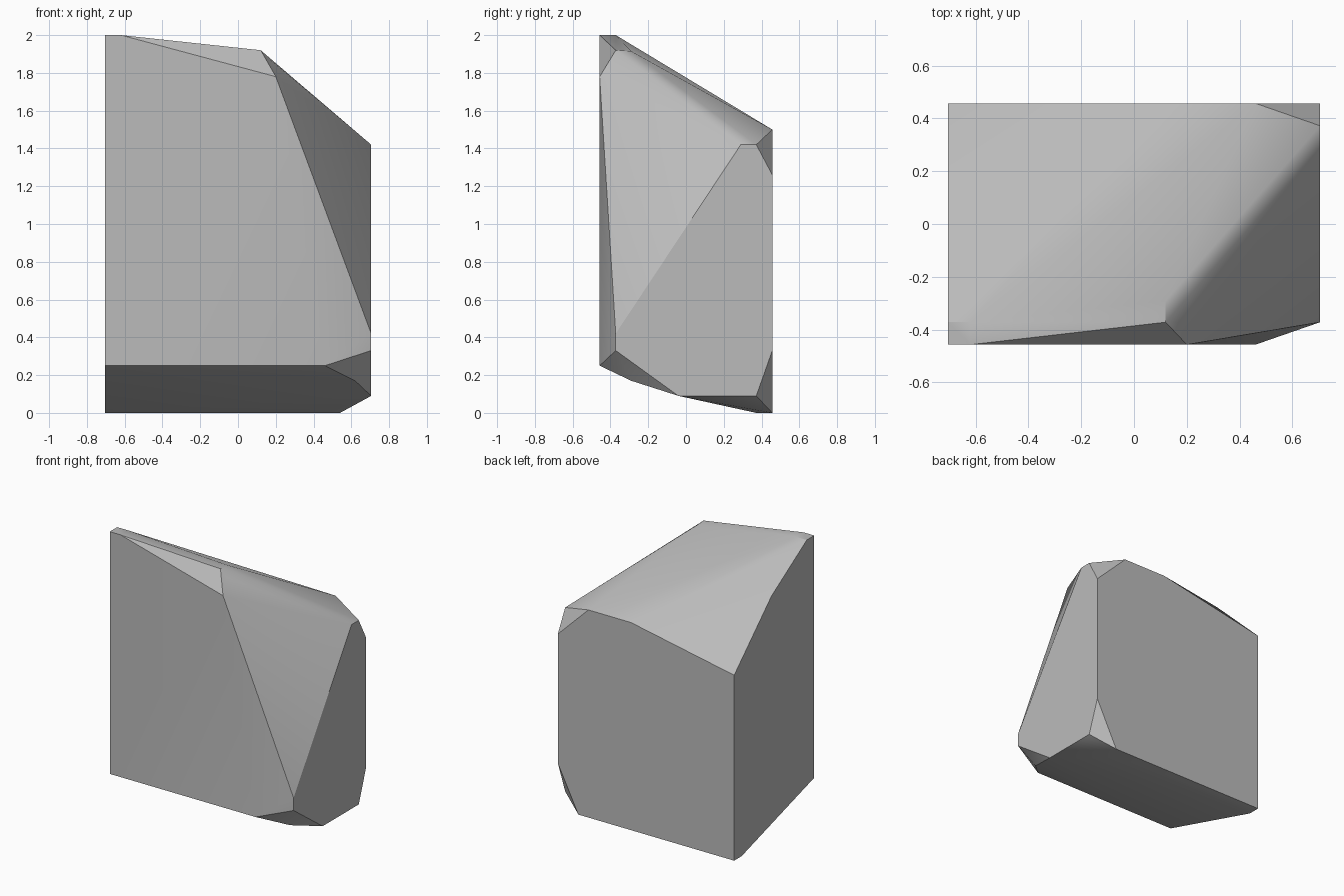
import bpy
import bmesh
import math

default_cube = bpy.data.objects.get("Cube")
if default_cube:
    bpy.data.objects.remove(default_cube, do_unlink=True)

# Half width, half depth, and the depth where the worn edges start
WIDE, DEEP, EDGE = 0.705, 0.457, 0.372
TOP, SHOULDER, LIP = 2.0, 1.5, 0.25


def make_material(name, color):
    """One flat colour, shown in the viewport and in renders."""
    material = bpy.data.materials.new(name)
    material.use_nodes = True
    material.diffuse_color = color
    shader = material.node_tree.nodes["Principled BSDF"]
    shader.inputs["Base Color"].default_value = color
    shader.inputs["Roughness"].default_value = 0.8
    return material


def make_hull(name, points, material):
    """Chiselled solid: the convex hull around its corner points."""
    bm = bmesh.new()
    for point in points:
        bm.verts.new(point)
    hull = bmesh.ops.convex_hull(bm, input=bm.verts)
    loose = [v for v in hull["geom_interior"] if isinstance(v, bmesh.types.BMVert)]
    bmesh.ops.delete(bm, geom=loose, context="VERTS")
    bmesh.ops.dissolve_limit(bm, angle_limit=math.radians(1),
                             verts=bm.verts, edges=bm.edges)
    bmesh.ops.recalc_face_normals(bm, faces=bm.faces)
    mesh = bpy.data.meshes.new(name)
    bm.to_mesh(mesh)
    bm.free()
    mesh.materials.append(material)
    rock = bpy.data.objects.new(name, mesh)
    bpy.context.collection.objects.link(rock)
    return rock


# Flat cut on the -x side: (y, z) outline
cut_side = [(-DEEP, LIP), (-DEEP, TOP), (-EDGE, TOP), (0.03, 1.75),
            (DEEP, 1.34), (DEEP, 0), (EDGE, 0)]

# Flat +x side: (y, z) outline
broken_side = [(-EDGE, 0.42), (-EDGE, 0.33), (-0.04, 0.09), (EDGE, 0.09),
               (DEEP, 0.33), (DEEP, 1.26), (EDGE, 1.42), (0.29, 1.42)]

# Front and back faces: (x, z) corners
front = [(-0.62, TOP), (0.2, 1.78), (0.46, LIP)]
back = [(0.12, SHOULDER), (0.46, SHOULDER), (0.54, 0)]

# Worn ridge along the top and worn lower front corner
ridge = [(-0.62, -EDGE, TOP), (0.12, -EDGE, 1.92), (0.12, -0.29, 1.915),
         (0.17, -EDGE, 1.87)]
lower_corner = [(0.62, -0.29, 0.17), (0.46, EDGE, 0)]

points = [(-WIDE, y, z) for y, z in cut_side]
points += [(WIDE, y, z) for y, z in broken_side]
points += [(x, -DEEP, z) for x, z in front]
points += [(x, DEEP, z) for x, z in back]
points += ridge + lower_corner

stone = make_material("stone grey", (0.5, 0.5, 0.5, 1))
rock = make_hull("rock", points, stone)

# Soften shallow facets, keep the chiselled edges
bpy.ops.object.select_all(action="DESELECT")
rock.select_set(True)
bpy.context.view_layer.objects.active = rock
bpy.ops.object.shade_smooth_by_angle(angle=math.radians(30))
